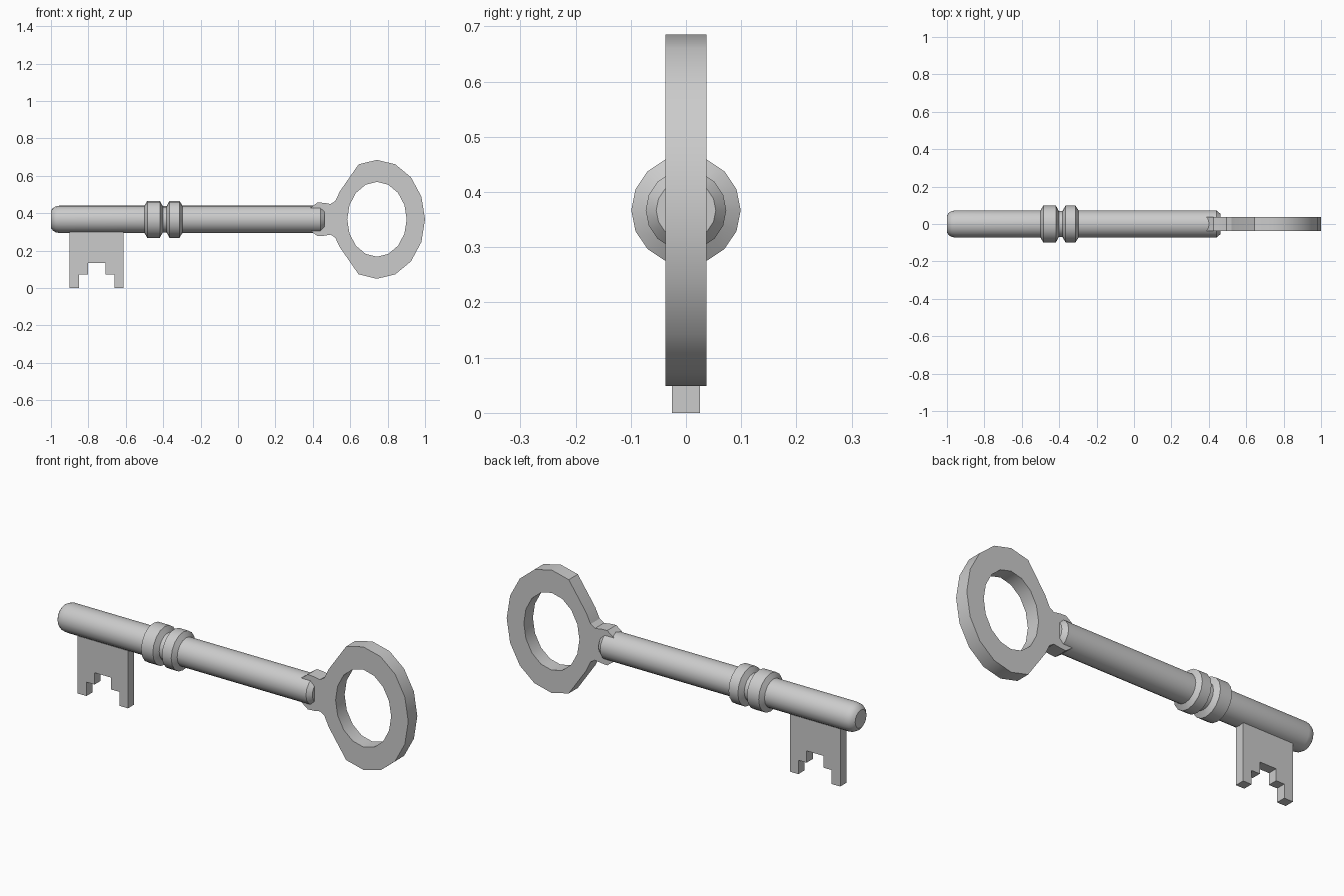
import bpy, bmesh, math

if "Cube" in bpy.data.objects:
    bpy.data.objects.remove(bpy.data.objects["Cube"])

AXIS_Z = 0.367


def finish(name, bm):
    bmesh.ops.recalc_face_normals(bm, faces=bm.faces[:])
    mesh = bpy.data.meshes.new(name)
    bm.to_mesh(mesh)
    bm.free()
    ob = bpy.data.objects.new(name, mesh)
    bpy.context.collection.objects.link(ob)
    bpy.context.view_layer.objects.active = ob
    ob.select_set(True)
    bpy.ops.object.shade_smooth_by_angle(angle=math.radians(30))
    ob.select_set(False)
    return ob


def lathe(name, profile, sides=16):
    """Turn (x, radius) points about the key's long axis."""
    bm = bmesh.new()
    rings = []
    for x, r in profile:
        rings.append([bm.verts.new((x, r * math.cos(2 * math.pi * i / sides),
                                    AXIS_Z + r * math.sin(2 * math.pi * i / sides)))
                      for i in range(sides)])
    for a, b in zip(rings, rings[1:]):
        for i in range(sides):
            j = (i + 1) % sides
            bm.faces.new((a[i], a[j], b[j], b[i]))
    bm.faces.new(rings[0])
    bm.faces.new(rings[-1])
    return finish(name, bm)


def plate(name, outline, half, hole=None):
    """Extrude an (x, z) outline along y, with an optional hole."""
    bm = bmesh.new()
    edges = []
    for loop in [outline] + ([hole] if hole else []):
        vs = [bm.verts.new((x, -half, z)) for x, z in loop]
        edges += [bm.edges.new((vs[i], vs[(i + 1) % len(vs)])) for i in range(len(vs))]
    bmesh.ops.triangle_fill(bm, edges=edges, use_beauty=True)
    ext = bmesh.ops.extrude_face_region(bm, geom=bm.faces[:], use_keep_orig=True)
    verts = [v for v in ext["geom"] if isinstance(v, bmesh.types.BMVert)]
    bmesh.ops.translate(bm, vec=(0, 2 * half, 0), verts=verts)
    return finish(name, bm)


def oval(rx, rz, first=0, last=15):
    return [(0.743 + rx * math.cos(i * math.pi / 8), AXIS_Z + rz * math.sin(i * math.pi / 8))
            for i in range(first, last + 1)]


# Round shaft with the pair of turned collars
R, C = 0.073, 0.099
lathe("shaft", [(-1, 0.046), (-0.99, 0.06), (-0.975, 0.069), (-0.955, R),
                (-0.50, R), (-0.485, C), (-0.418, C), (-0.402, 0.07),
                (-0.382, 0.07), (-0.366, C), (-0.313, C), (-0.297, R),
                (0.44, R), (0.463, 0.054)])

# Bow: oval ring flowing into a flared neck over the shaft end
neck = [(0.545, 0.15), (0.52, 0.098), (0.495, 0.082), (0.46, 0.088), (0.425, 0.09), (0.385, 0.06)]
upper = [(x, AXIS_Z + z) for x, z in neck]
lower = [(x, AXIS_Z - z) for x, z in reversed(neck)]
plate("bow", oval(0.257, 0.318, -5, 5) + upper + lower, 0.037, oval(0.159, 0.2))

# Stepped bit below the shaft
plate("bit", [(-0.90, 0.34), (-0.90, 0), (-0.85, 0), (-0.85, 0.072), (-0.803, 0.072),
              (-0.803, 0.133), (-0.708, 0.133), (-0.708, 0.072), (-0.66, 0.072),
              (-0.66, 0), (-0.612, 0), (-0.612, 0.34)], 0.025)
